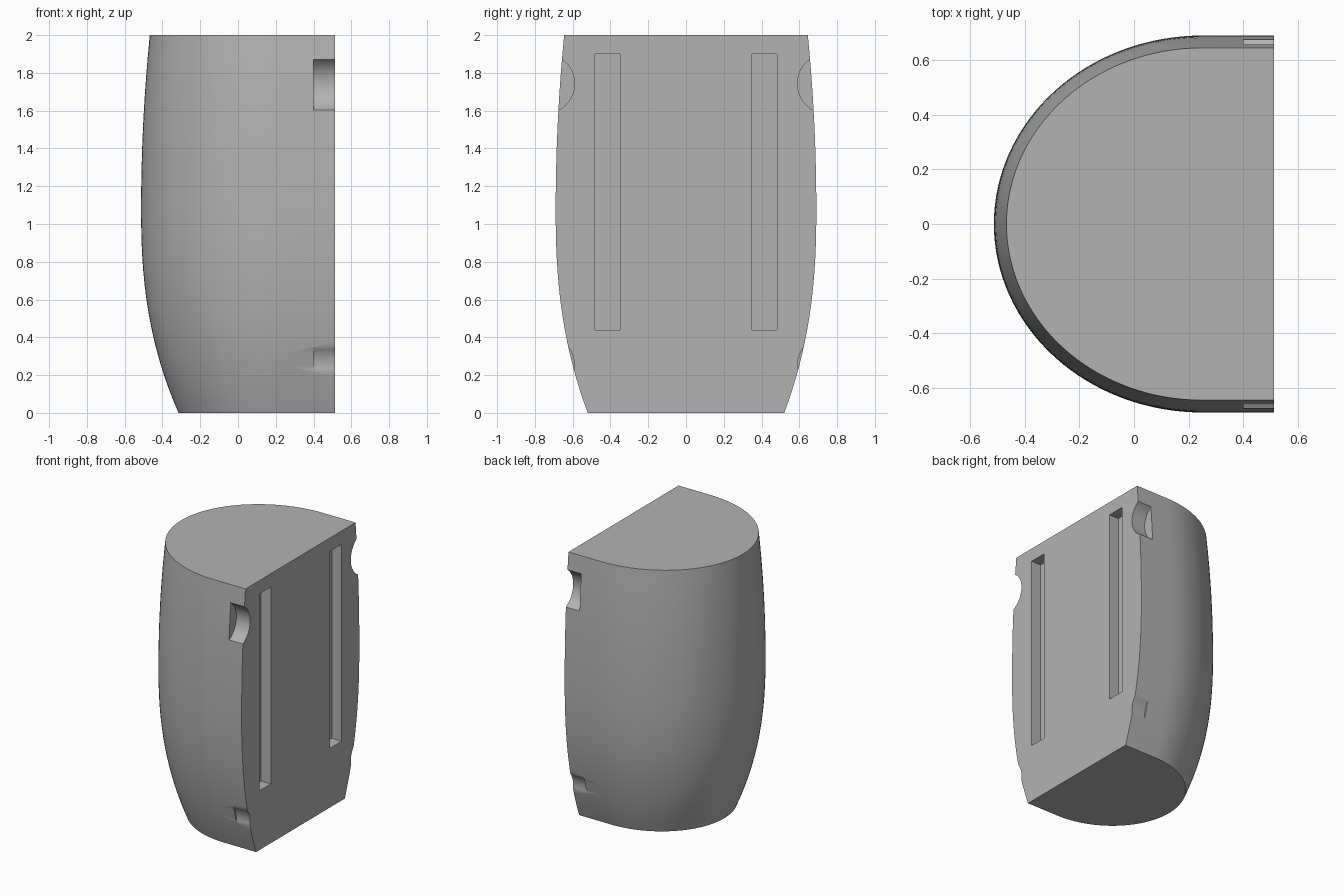
import bpy, bmesh, math

cube = bpy.data.objects.get("Cube")
if cube:
    bpy.data.objects.remove(cube, do_unlink=True)

grey = bpy.data.materials.new("plain grey")
grey.use_nodes = True
colour = (0.45, 0.45, 0.45, 1)
grey.diffuse_color = colour
grey.node_tree.nodes["Principled BSDF"].inputs["Base Color"].default_value = colour

FLAT_X, ARC_X, WIDEST_Z = 0.513, 0.25, 1.08
RINGS, STEPS = 32, 64


def inset(z, low, high):
    """How far the barrel-shaped wall leans in at a height."""
    if z > WIDEST_Z:
        return high * ((z - WIDEST_Z) / (2 - WIDEST_Z)) ** 2
    return low * ((WIDEST_Z - z) / WIDEST_Z) ** 2.4


def section(z):
    """D-shaped outline: half ellipse closed by a flat side."""
    ry = 0.69 - inset(z, 0.17, 0.045)
    rx = 0.763 - inset(z, 0.198, 0.046)
    arc = [(ARC_X - rx * math.sin(a), ry * math.cos(a), z)
           for a in (math.pi * i / STEPS for i in range(STEPS + 1))]
    return [(FLAT_X, ry, z)] + arc + [(FLAT_X, -ry, z)]


def link(name, bm):
    bmesh.ops.recalc_face_normals(bm, faces=bm.faces)
    mesh = bpy.data.meshes.new(name)
    bm.to_mesh(mesh)
    bm.free()
    mesh.materials.append(grey)
    obj = bpy.data.objects.new(name, mesh)
    bpy.context.collection.objects.link(obj)
    return obj


# Body: stacked outlines joined into a solid
bm = bmesh.new()
rings = [[bm.verts.new(p) for p in section(2 * k / RINGS)] for k in range(RINGS + 1)]
for lower, upper in zip(rings, rings[1:]):
    for i in range(len(lower)):
        j = (i + 1) % len(lower)
        bm.faces.new((lower[i], lower[j], upper[j], upper[i]))
bm.faces.new(rings[0])
bm.faces.new(rings[-1])
body = link("body", bm)

# Cutters: a long slot and two round side notches, on both sides
cutters = []
for side in (-1, 1):
    bpy.ops.mesh.primitive_cube_add(size=1, location=(FLAT_X, side * 0.415, 1.17))
    slot = bpy.context.object
    slot.name = "slot_cutter"
    slot.scale = (0.16, 0.133, 1.46)
    cutters.append(slot)
    for z in (0.25, 1.743):
        bpy.ops.mesh.primitive_cylinder_add(
            vertices=64, radius=0.158, depth=0.3,
            location=(0.55, side * 0.748, z), rotation=(0, math.pi / 2, 0))
        notch = bpy.context.object
        notch.name = "notch_cutter"
        cutters.append(notch)

bpy.ops.object.select_all(action="DESELECT")
body.select_set(True)
bpy.context.view_layer.objects.active = body
for cutter in cutters:
    cutter.hide_render = True
    cutter.data.materials.append(grey)
    cut = body.modifiers.new("cut", "BOOLEAN")
    cut.operation = "DIFFERENCE"
    cut.solver = "EXACT"
    cut.object = cutter
    bpy.ops.object.modifier_apply(modifier=cut.name)
for cutter in cutters:
    bpy.data.objects.remove(cutter, do_unlink=True)

bpy.ops.object.shade_smooth_by_angle(angle=math.radians(30))
